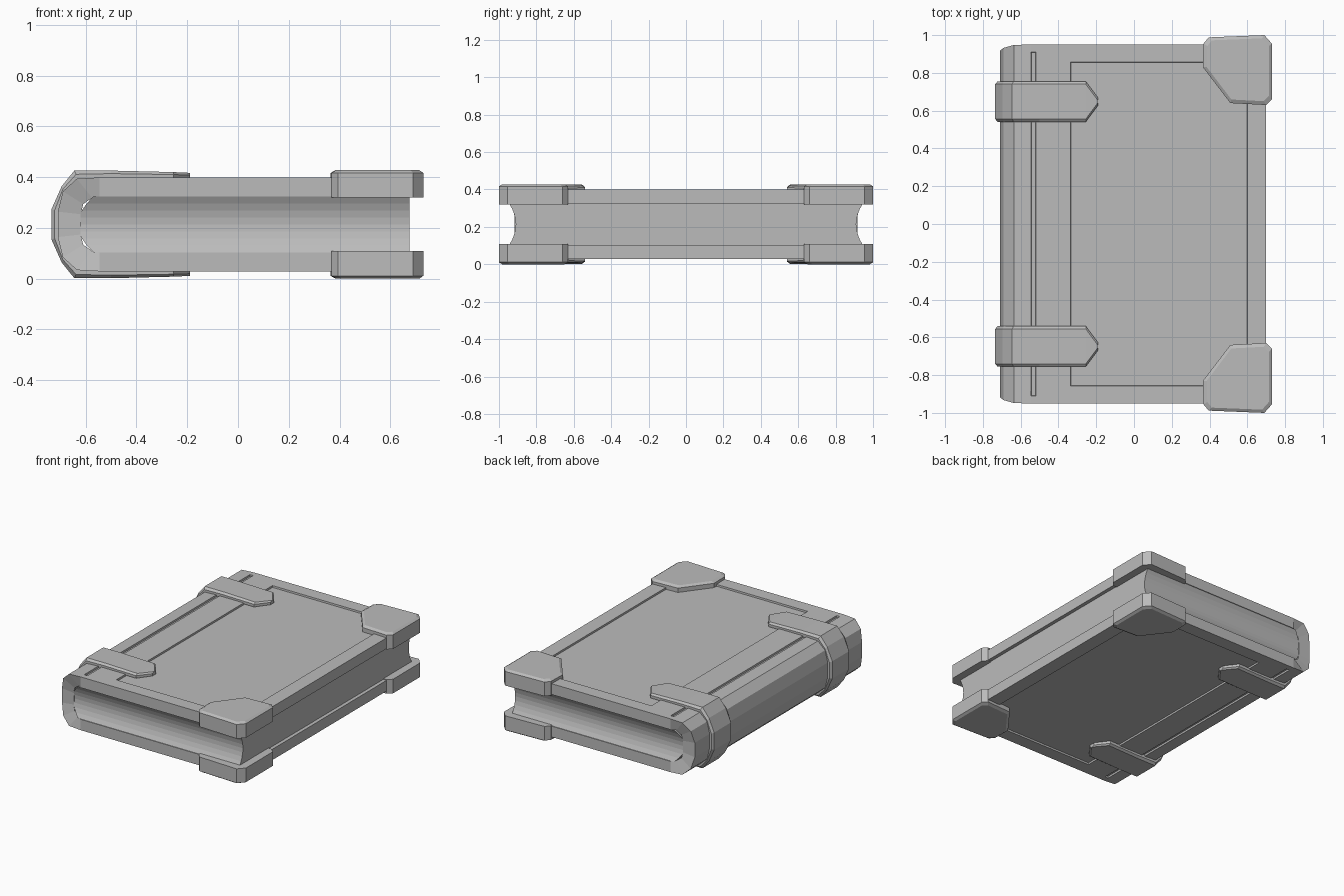
import bpy, bmesh

if "Cube" in bpy.data.objects:
    bpy.data.objects.remove(bpy.data.objects["Cube"], do_unlink=True)

MID = 0.214      # height of the book's middle plane
LENGTH = 0.95    # half length of the cover

grey = bpy.data.materials.new("plain_grey")
grey.use_nodes = True
grey.diffuse_color = (0.5, 0.5, 0.5, 1)
grey.node_tree.nodes["Principled BSDF"].inputs["Base Color"].default_value = (0.5, 0.5, 0.5, 1)


def finish(bm, name):
    bmesh.ops.recalc_face_normals(bm, faces=bm.faces)
    mesh = bpy.data.meshes.new(name)
    bm.to_mesh(mesh)
    bm.free()
    mesh.materials.append(grey)
    obj = bpy.data.objects.new(name, mesh)
    obj.location.z = MID
    bpy.context.collection.objects.link(obj)
    return obj


def both_halves(half):
    """Continue an upper half profile with its mirror below the middle plane."""
    return half + [(x, -z) for x, z in reversed(half)]


def loft(bm, rings, caps=True):
    """Join equal closed rings of points with quads."""
    rows = [[bm.verts.new(p) for p in ring] for ring in rings]
    n = len(rows[0])
    for a, b in zip(rows, rows[1:]):
        for i in range(n):
            j = (i + 1) % n
            bm.faces.new((a[i], a[j], b[j], b[i]))
    if caps:
        bm.faces.new(rows[0])
        bm.faces.new(rows[-1])
    return rows


# Cover: a C-shaped wrap with hollowed spine ends
def build_cover():
    flat = [0.70, 0.60, -0.335, -0.52, -0.545]
    outer = both_halves([(x, 0.185) for x in flat] + [(-0.635, 0.18), (-0.69, 0.13), (-0.71, 0.05)])
    inner = both_halves([(x, 0.11) for x in flat] + [(-0.575, 0.105), (-0.61, 0.08), (-0.62, 0.04)])
    profile = outer + inner[::-1]

    def station(y):
        ring = []
        for x, z in profile:
            dip = 0.035 * (1 - (z / 0.185) ** 2) if x < -0.56 else 0
            limit = LENGTH - dip
            ring.append((x, max(-limit, min(limit, y)), z))
        return ring

    bm = bmesh.new()
    stations = [-LENGTH, -0.91, -0.857, 0.857, 0.91, LENGTH]
    rows = loft(bm, [station(y) for y in stations], caps=False)
    n = len(outer)
    for row in (rows[0], rows[-1]):
        for i in range(n - 1):
            bm.faces.new((row[i], row[i + 1], row[-2 - i], row[-1 - i]))
    bmesh.ops.recalc_face_normals(bm, faces=bm.faces)

    # Sunken panel and hinge groove on both boards
    def region(x0, x1, y1, side):
        found = []
        for f in bm.faces:
            c = f.calc_center_median()
            if x0 < c.x < x1 and abs(c.y) < y1 and c.z * side > 0.18:
                found.append(f)
        return found

    for side in (1, -1):
        for x0, x1, y1 in ((-0.335, 0.60, 0.857), (-0.545, -0.52, 0.91)):
            bmesh.ops.inset_region(bm, faces=region(x0, x1, y1, side),
                                   thickness=0.002, depth=-0.012)
    finish(bm, "cover")


# Page block with hollowed ends
def build_pages():
    bm = bmesh.new()
    rings = []
    for k in range(-4, 5):
        t = k / 4
        y = 0.945 - 0.035 * (1 - t * t)
        left = -0.63 + 0.06 * t * t
        rings.append([(left, -y, 0.11 * t), (0.675, -y, 0.11 * t),
                      (0.675, y, 0.11 * t), (left, y, 0.11 * t)])
    loft(bm, rings)
    finish(bm, "pages")


# Strap around the spine with pointed, bevelled ends
def build_strap(side, name):
    outer = both_halves([(-0.19, 0.203), (-0.255, 0.206), (-0.5, 0.212),
                         (-0.645, 0.212), (-0.695, 0.15), (-0.735, 0.06)])
    inner = both_halves([(-0.19, 0.178), (-0.255, 0.178), (-0.5, 0.178),
                         (-0.625, 0.17), (-0.68, 0.12), (-0.70, 0.045)])
    last = len(outer) - 1
    bm = bmesh.new()
    rings = []
    for i, ((ox, oz), (ix, iz)) in enumerate(zip(outer, inner)):
        w = 0.02 if i in (0, last) else 0.107
        top = w - 0.015
        mx, mz = ox * 0.65 + ix * 0.35, oz * 0.65 + iz * 0.35
        c = 0.648 * side
        rings.append([(ox, c - top, oz), (ox, c + top, oz), (mx, c + w, mz),
                      (ix, c + w, iz), (ix, c - w, iz), (mx, c - w, mz)])
    loft(bm, rings)
    finish(bm, name)


# Corner guard: faceted prism with a chamfered outer face
def build_corner(side, up, name):
    plan = [(0.395, 0.988), (0.368, 0.955), (0.365, 0.83), (0.51, 0.64),
            (0.70, 0.63), (0.73, 0.66), (0.73, 0.955), (0.69, 1.0)]
    cx, cy = 0.57, 0.83

    def ring(z, scale):
        return [(cx + (x - cx) * scale, side * (cy + (y - cy) * scale), up * z)
                for x, y in plan]

    bm = bmesh.new()
    loft(bm, [ring(0.105, 1), ring(0.203, 1), ring(0.214, 0.9)])
    finish(bm, name)


build_cover()
build_pages()
for side, end in ((-1, "front"), (1, "back")):
    build_strap(side, end + "_strap")
    for up, level in ((1, "upper"), (-1, "lower")):
        build_corner(side, up, f"{end}_{level}_corner_guard")
